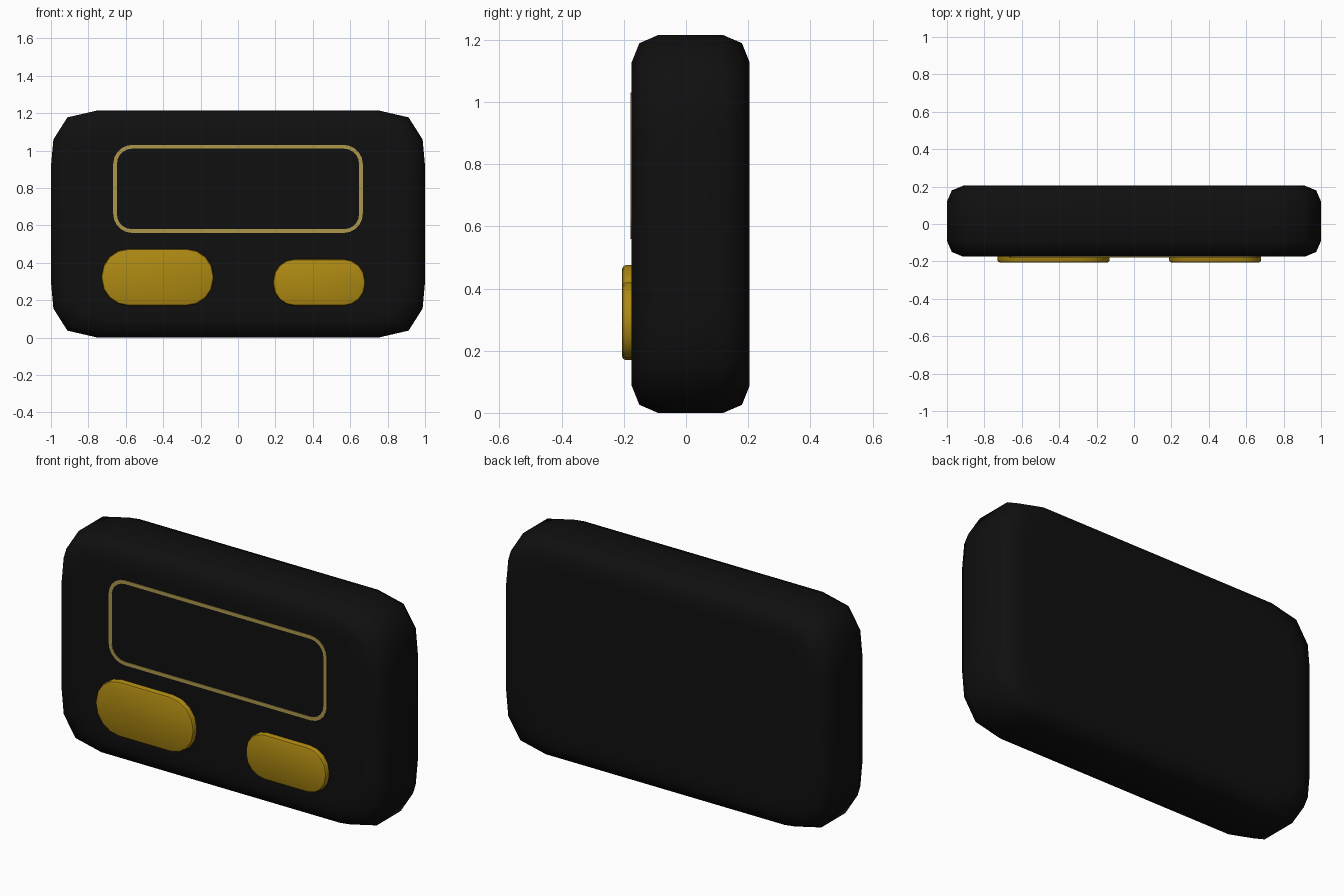
import bpy, bmesh, math

if "Cube" in bpy.data.objects:
    bpy.data.objects.remove(bpy.data.objects["Cube"])


def material(name, rgb):
    m = bpy.data.materials.new(name)
    m.diffuse_color = (*rgb, 1)
    m.use_nodes = True
    m.node_tree.nodes["Principled BSDF"].inputs["Base Color"].default_value = m.diffuse_color
    return m


BLACK = material("black_plastic", (0.005, 0.005, 0.005))
GOLD = material("gold_buttons", (0.42, 0.25, 0.006))
PALE = material("pale_gold_trim", (0.42, 0.31, 0.07))


def make(name, bm, mat, angle):
    bmesh.ops.recalc_face_normals(bm, faces=bm.faces)
    me = bpy.data.meshes.new(name)
    bm.to_mesh(me)
    bm.free()
    me.materials.append(mat)
    ob = bpy.data.objects.new(name, me)
    bpy.context.collection.objects.link(ob)
    bpy.ops.object.select_all(action='DESELECT')
    ob.select_set(True)
    bpy.context.view_layer.objects.active = ob
    bpy.ops.object.shade_smooth_by_angle(angle=math.radians(angle))
    return ob


def rounded_rect(x0, x1, z0, z1, r, n):
    """Outline of a rounded rectangle, n segments per corner."""
    pts = []
    for i, (cx, cz) in enumerate([(x1 - r, z1 - r), (x0 + r, z1 - r),
                                  (x0 + r, z0 + r), (x1 - r, z0 + r)]):
        for k in range(n + 1):
            a = math.pi / 2 * (i + k / n)
            pts.append((cx + r * math.cos(a), cz + r * math.sin(a)))
    return pts


def loft(rings, caps=True):
    """Join rings of (x, y, z) points; caps closes the ends."""
    bm = bmesh.new()
    vs = [[bm.verts.new(p) for p in ring] for ring in rings]
    n = len(vs[0])
    pairs = list(zip(vs, vs[1:]))
    if not caps:
        pairs.append((vs[-1], vs[0]))
    for a, b in pairs:
        for i in range(n):
            j = (i + 1) % n
            bm.faces.new((a[i], a[j], b[j], b[i]))
    if caps:
        bm.faces.new(vs[0])
        bm.faces.new(vs[-1])
    return bm


# Body: softly rounded block, lofted front to back
H = 0.6075
corner = [(1.0, 0.31), (0.987, 0.452), (0.912, 0.57), (0.75, H)]
outline = []
for sx, sz in ((1, 1), (-1, 1), (-1, -1), (1, -1)):
    part = [(sx * x, sz * z) for x, z in corner]
    outline += part if sx * sz > 0 else part[::-1]
steps = [(-0.175, 0.15), (-0.175, 0.088), (-0.15, 0.026), (-0.09, 0),
         (0.12, 0), (0.18, 0.026), (0.205, 0.088), (0.205, 0.15)]
make("body", loft([[(x * (1 - d), y, H + z * (1 - d / H)) for x, z in outline]
                   for y, d in steps]), BLACK, 70)


# Screen trim: thin flush plate
def trim_ring(y, d):
    return [(x, y, z) for x, z in
            rounded_rect(-0.667 + d, 0.667 - d, 0.56 + d, 1.03 - d, 0.1 - d, 5)]


make("screen_trim", loft([trim_ring(-0.172, 0), trim_ring(-0.178, 0),
                          trim_ring(-0.178, 0.02), trim_ring(-0.172, 0.02)],
                         caps=False), PALE, 30)


# Buttons: raised pills with a small bevel
def button(name, x0, x1, z0, z1, r):
    rings = []
    for y, d in ((-0.16, 0), (-0.194, 0), (-0.202, 0.004), (-0.206, 0.013)):
        rings.append([(x, y, z) for x, z in
                      rounded_rect(x0 + d, x1 - d, z0 + d, z1 - d, r - d, 4)])
    make(name, loft(rings), GOLD, 35)


button("large_button", -0.73, -0.13, 0.17, 0.475, 0.145)
button("small_button", 0.188, 0.68, 0.17, 0.42, 0.115)
